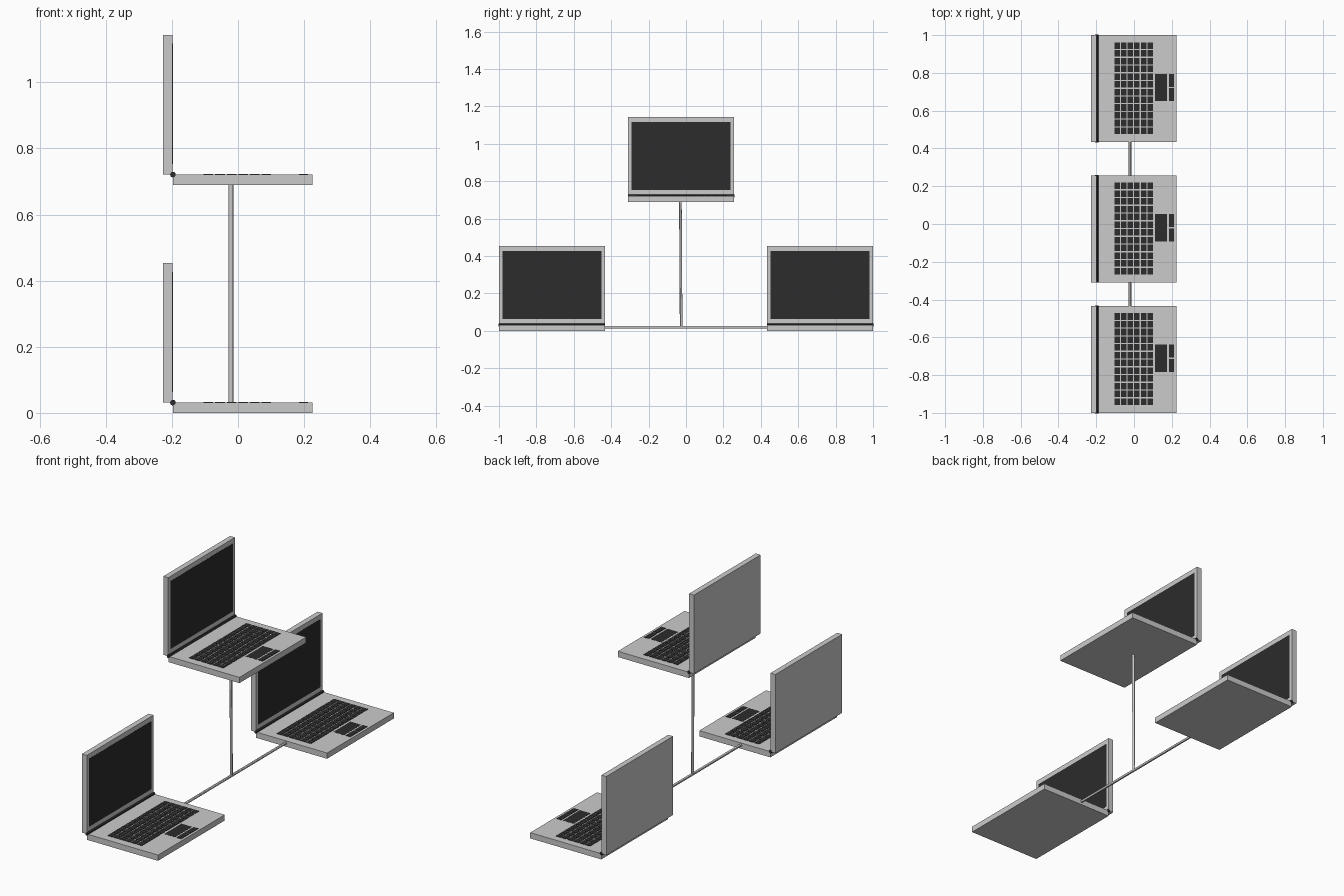
import bpy, bmesh
from mathutils import Vector, Matrix

if "Cube" in bpy.data.objects:
    bpy.data.objects.remove(bpy.data.objects["Cube"])

dark = bpy.data.materials.new("dark_plastic")
dark.diffuse_color = (0.025, 0.025, 0.025, 1)
dark.use_nodes = True
dark.node_tree.nodes["Principled BSDF"].inputs["Base Color"].default_value = dark.diffuse_color


def finish(bm, name, mat=None):
    me = bpy.data.meshes.new(name)
    bm.to_mesh(me)
    bm.free()
    ob = bpy.data.objects.new(name, me)
    bpy.context.collection.objects.link(ob)
    if mat:
        me.materials.append(mat)
    return ob


def add_box(bm, lo, hi):
    lo, hi = Vector(lo), Vector(hi)
    m = Matrix.Translation((lo + hi) / 2) @ Matrix.Diagonal((*(hi - lo), 1))
    bmesh.ops.create_cube(bm, size=1, matrix=m)


def box(name, lo, hi, origin, mat=None):
    bm = bmesh.new()
    add_box(bm, Vector(lo) + origin, Vector(hi) + origin)
    return finish(bm, name, mat)


def rod(name, a, b, r, sides, mat=None):
    a, b = Vector(a), Vector(b)
    d = b - a
    m = Matrix.Translation((a + b) / 2) @ d.to_track_quat('Z', 'Y').to_matrix().to_4x4()
    bm = bmesh.new()
    bmesh.ops.create_cone(bm, cap_ends=True, segments=sides, radius1=r, radius2=r,
                          depth=d.length, matrix=m)
    ob = finish(bm, name, mat)
    for o in bpy.context.selected_objects:
        o.select_set(False)
    ob.select_set(True)
    bpy.context.view_layer.objects.active = ob
    bpy.ops.object.shade_smooth_by_angle()
    return ob


def laptop(label, y, z):
    o = Vector((0, y, z))
    w = 0.283
    # base and upright lid
    box(label + "_base", (-0.197, -w, 0), (0.225, w, 0.031), o)
    box(label + "_lid", (-0.227, -w, 0.031), (-0.198, w, 0.453), o)
    # display panel
    box(label + "_screen", (-0.2, -0.265, 0.063), (-0.197, 0.265, 0.427), o, dark)
    # hinge bar
    rod(label + "_hinge", o + Vector((-0.197, -w - 0.002, 0.031)),
        o + Vector((-0.197, w + 0.002, 0.031)), 0.0085, 12, dark)
    # keyboard grid, 6 x 12
    bm = bmesh.new()
    for i in range(6):
        for j in range(12):
            x, ky = -0.104 + 0.035 * i, -0.241 + 0.041 * j
            add_box(bm, o + Vector((x, ky, 0.028)), o + Vector((x + 0.029, ky + 0.035, 0.033)))
    finish(bm, label + "_keys", dark)
    # touchpad and its two buttons
    box(label + "_touchpad", (0.111, -0.067, 0.028), (0.175, 0.078, 0.0315), o, dark)
    for n, y0, y1 in (("left", -0.067, 0.002), ("right", 0.009, 0.078)):
        box(f"{label}_{n}_button", (0.184, y0, 0.028), (0.212, y1, 0.033), o, dark)


laptop("near_laptop", -0.717, 0)
laptop("far_laptop", 0.717, 0)
laptop("upper_laptop", -0.026, 0.69)

# connecting rods
rod("cross_rod", (-0.021, -0.44, 0.019), (-0.021, 0.44, 0.019), 0.007, 12)
rod("upright_rod", (-0.021, -0.026, 0.019), (-0.021, -0.03, 0.695), 0.007, 12)
